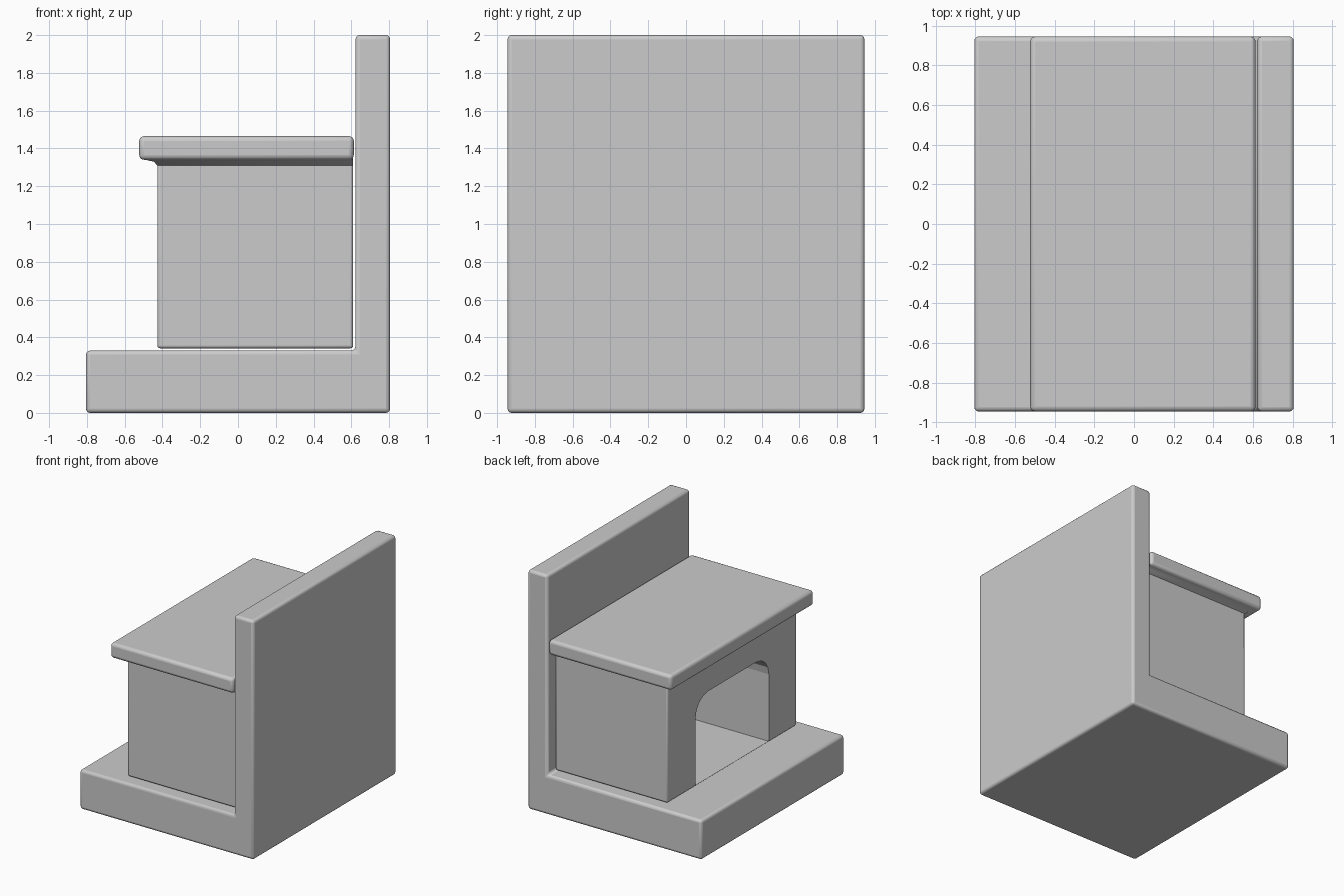
import bpy, bmesh, math
from mathutils import Vector

if "Cube" in bpy.data.objects:
    bpy.data.objects.remove(bpy.data.objects["Cube"])


def prism(name, outline, axis, lo, hi):
    """Extrude a 2D outline: axis 'y' takes (x, z) points, axis 'x' takes (y, z)."""
    bm = bmesh.new()
    place = (lambda a, b, t: (a, t, b)) if axis == 'y' else (lambda a, b, t: (t, a, b))
    face = bm.faces.new([bm.verts.new(place(a, b, lo)) for a, b in outline])
    ext = bmesh.ops.extrude_face_region(bm, geom=[face])
    moved = [v for v in ext['geom'] if isinstance(v, bmesh.types.BMVert)]
    offset = Vector((0, hi - lo, 0)) if axis == 'y' else Vector((hi - lo, 0, 0))
    bmesh.ops.translate(bm, verts=moved, vec=offset)
    bmesh.ops.recalc_face_normals(bm, faces=bm.faces)
    mesh = bpy.data.meshes.new(name)
    bm.to_mesh(mesh)
    bm.free()
    obj = bpy.data.objects.new(name, mesh)
    bpy.context.collection.objects.link(obj)
    return obj


def bevel(obj, width):
    m = obj.modifiers.new("Bevel", 'BEVEL')
    m.width, m.segments, m.limit_method = width, 3, 'ANGLE'


def smooth(obj, angle=50):
    bpy.ops.object.select_all(action='DESELECT')
    obj.select_set(True)
    bpy.context.view_layer.objects.active = obj
    bpy.ops.object.shade_smooth_by_angle(angle=math.radians(angle))


def rect(x0, x1, z0, z1):
    return [(x0, z0), (x1, z0), (x1, z1), (x0, z1)]


# Hearth slab and back wall in one L-shaped piece
base = prism("hearth_and_back_wall",
             [(-0.805, 0), (0.805, 0), (0.805, 2), (0.622, 2), (0.622, 0.33), (-0.805, 0.33)],
             'y', -0.945, 0.945)
bevel(base, 0.022)

# Fireplace surround
surround = prism("surround", rect(-0.427, 0.61, 0.342, 1.40), 'y', -0.855, 0.855)
bevel(surround, 0.015)

# Firebox opening: flat top with rounded upper corners
half, spring, ry, rz = 0.485, 0.91, 0.17, 0.165
right = [(half - ry + ry * math.cos(a), spring + rz * math.sin(a))
         for a in (math.radians(d) for d in (0, 22.5, 45, 67.5, 90))]
arch = [(-half, 0.349), (half, 0.349)] + right + [(-y, z) for y, z in reversed(right)]
cutter = prism("firebox_cutter", arch, 'x', -0.7, 0.57)
cutter.hide_render = True
cutter.hide_viewport = False
cutter.display_type = 'WIRE'
cut = surround.modifiers.new("Opening", 'BOOLEAN')
cut.operation, cut.solver, cut.object = 'DIFFERENCE', 'EXACT', cutter

# Mantel shelf
mantel = prism("mantel_shelf", rect(-0.523, 0.613, 1.34, 1.465), 'y', -0.945, 0.945)
bevel(mantel, 0.025)

# Small sloped moulding under the shelf
bm = bmesh.new()
rings = []
for x0, y0, z in ((-0.428, 0.856, 1.31), (-0.445, 0.873, 1.33), (-0.505, 0.925, 1.343)):
    rings.append([bm.verts.new(p) for p in
                  ((x0, -y0, z), (0.608, -y0, z), (0.608, y0, z), (x0, y0, z))])
for a, b in zip(rings, rings[1:]):
    for i in range(4):
        j = (i + 1) % 4
        bm.faces.new((a[i], a[j], b[j], b[i]))
bm.faces.new(rings[-1])
bm.faces.new(rings[0][::-1])
bmesh.ops.recalc_face_normals(bm, faces=bm.faces)
mesh = bpy.data.meshes.new("shelf_moulding")
bm.to_mesh(mesh)
bm.free()
moulding = bpy.data.objects.new("shelf_moulding", mesh)
bpy.context.collection.objects.link(moulding)

for part in (base, surround, mantel, moulding):
    smooth(part)
cutter.hide_set(True)
